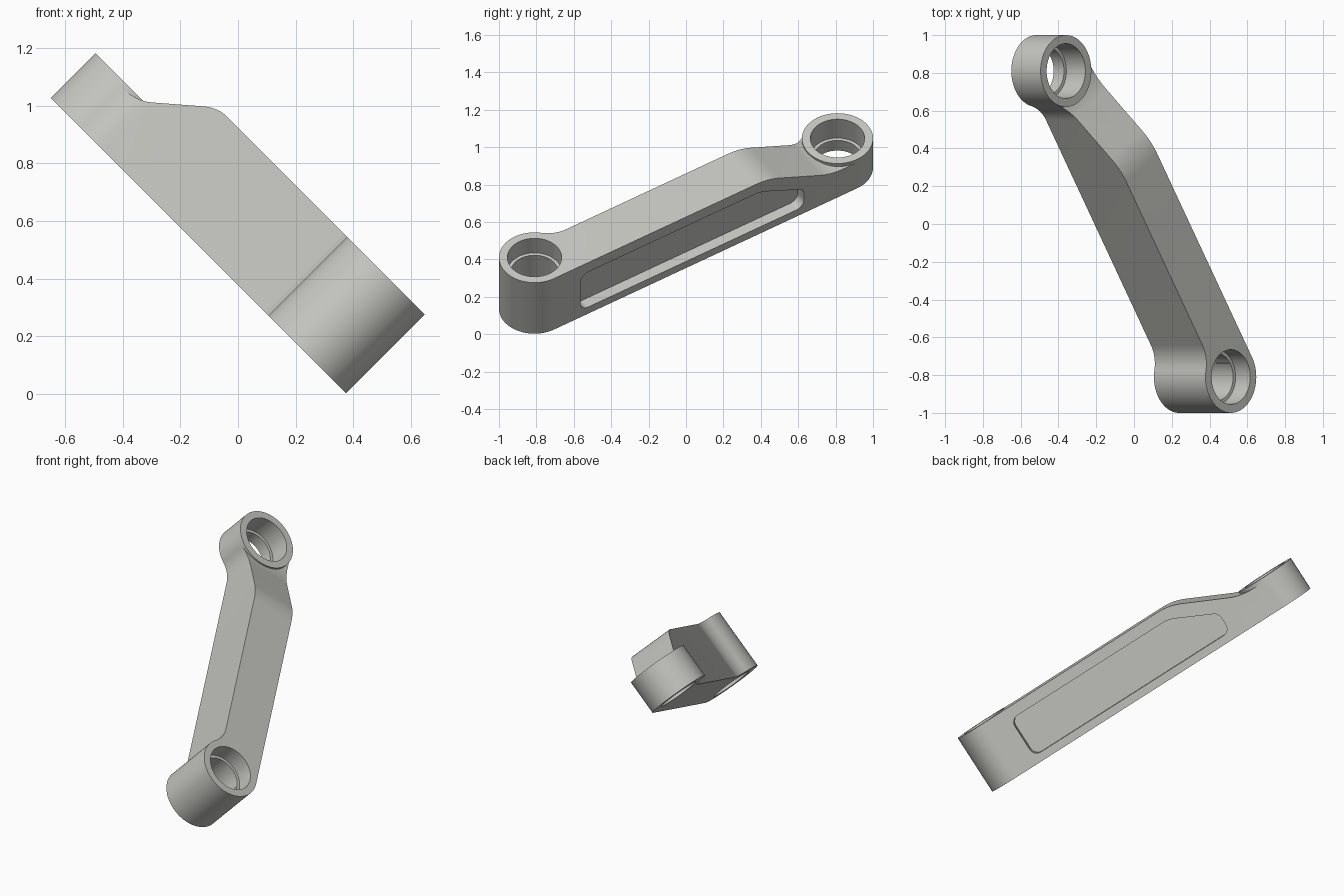
import bpy, bmesh, math
from mathutils import Vector, Matrix

if "Cube" in bpy.data.objects:
    bpy.data.objects.remove(bpy.data.objects["Cube"], do_unlink=True)

# Main dimensions
LOW = Vector((0.24, -0.81, 0.1375))     # base centre of the tall boss
HIGH = Vector((-0.515, 0.81, 0.8925))   # base centre of the short boss
R, BORE, THROUGH = 0.19, 0.145, 0.127
TALL, SHORT, FLAT = 0.386, 0.219, 0.195
BACK, FILLET, DEPTH = 0.085, 0.18, 0.06
L = (HIGH - LOW).length

# One grey material
grey = bpy.data.materials.new("satin_grey")
grey.use_nodes = True
colour = (0.56, 0.56, 0.53, 1)
grey.diffuse_color = colour
bsdf = next(n for n in grey.node_tree.nodes if n.type == "BSDF_PRINCIPLED")
bsdf.inputs["Base Color"].default_value = colour


def prism(name, points, offset):
    """Closed polygon of 3D points swept along an offset."""
    bm = bmesh.new()
    face = bm.faces.new([bm.verts.new(p) for p in points])
    swept = bmesh.ops.extrude_face_region(bm, geom=[face], use_keep_orig=True)
    moved = [v for v in swept["geom"] if isinstance(v, bmesh.types.BMVert)]
    bmesh.ops.translate(bm, verts=moved, vec=offset)
    bmesh.ops.recalc_face_normals(bm, faces=bm.faces)
    mesh = bpy.data.meshes.new(name)
    bm.to_mesh(mesh)
    bm.free()
    mesh.materials.append(grey)
    obj = bpy.data.objects.new(name, mesh)
    bpy.context.collection.objects.link(obj)
    return obj


def cylinder(name, x, radius, bottom, top):
    ring = [2 * math.pi * i / 96 for i in range(96)]
    pts = [(x + radius * math.cos(a), radius * math.sin(a), bottom) for a in ring]
    return prism(name, pts, (0, 0, top - bottom))


def rounded(corners, steps=10):
    """Round the corners of a 2D polygon given as (x, y, radius)."""
    out = []
    for i, (x, y, r) in enumerate(corners):
        p = Vector((x, y))
        if not r:
            out.append(p)
            continue
        a = (Vector(corners[i - 1][:2]) - p).normalized()
        b = (Vector(corners[(i + 1) % len(corners)][:2]) - p).normalized()
        half = a.angle(b) / 2
        centre = p + (a + b).normalized() * r / math.sin(half)
        start = p + a * r / math.tan(half) - centre
        end = p + b * r / math.tan(half) - centre
        sweep = start.angle_signed(end)
        for k in range(steps + 1):
            out.append(centre + Matrix.Rotation(-sweep * k / steps, 2) @ start)
    return out


def combine(target, tool, operation):
    mod = target.modifiers.new(operation.lower(), "BOOLEAN")
    mod.operation, mod.solver, mod.object = operation, "EXACT", tool
    bpy.context.view_layer.objects.active = target
    bpy.ops.object.modifier_apply(modifier=mod.name)
    bpy.data.objects.remove(tool, do_unlink=True)


# Arm outline: one side tangent to both bosses, the other set in with fillets
reach = math.sqrt((R + FILLET) ** 2 - (BACK + FILLET) ** 2)
blend = []
stop = math.atan2(BACK + FILLET, reach)
for k in range(15):
    a = -math.pi / 2 - (math.pi / 2 - stop) * k / 14
    blend.append((reach + FILLET * math.cos(a), BACK + FILLET + FILLET * math.sin(a)))
outline = [(0, 0), (0, -R), (L, -R), (L, 0)]
outline += [(L - x, y) for x, y in reversed(blend)] + blend
arm = prism("lever_arm", [(x, y, 0) for x, y in outline], (0, 0, 1))

# Side profile: flat, then a ramp down to the short boss
profile = rounded([(-0.5, -0.1, 0), (3, -0.1, 0), (3, FLAT, 0),
                   (1.774, FLAT, 0.35), (1.369, TALL, 0.35), (-0.5, TALL, 0)])
combine(arm, prism("profile", [(p.x, -1, p.y) for p in profile], (0, 2, 0)), "INTERSECT")

# Bosses
combine(arm, cylinder("tall_boss", 0, R, 0, TALL), "UNION")
combine(arm, cylinder("short_boss", L, R, 0, SHORT), "UNION")

# Stepped holes
for x, height, seat in ((0, TALL, 0.11), (L, SHORT, 0.142)):
    combine(arm, cylinder("through_hole", x, THROUGH, -0.1, 0.6), "DIFFERENCE")
    combine(arm, cylinder("counterbore", x, BORE, height - seat, 0.6), "DIFFERENCE")

# Shallow pocket in the tangent side
pocket = rounded([(0.17, 0.05, 0.05), (1.6, 0.05, 0.05), (1.6, 0.18, 0.05),
                  (1.32, 0.315, 0.2), (0.17, 0.315, 0.05)])
combine(arm, prism("pocket", [(p.x, DEPTH - R, p.y) for p in pocket], (0, -0.3, 0)), "DIFFERENCE")

# Tilt into place
along = (HIGH - LOW).normalized()
up = Vector((1, 0, 1)).normalized()
frame = Matrix((along, up.cross(along), up)).transposed().to_4x4()
arm.data.transform(Matrix.Translation(LOW) @ frame)

bpy.ops.object.select_all(action="DESELECT")
arm.select_set(True)
bpy.context.view_layer.objects.active = arm
bpy.ops.object.shade_smooth_by_angle(angle=math.radians(25))
